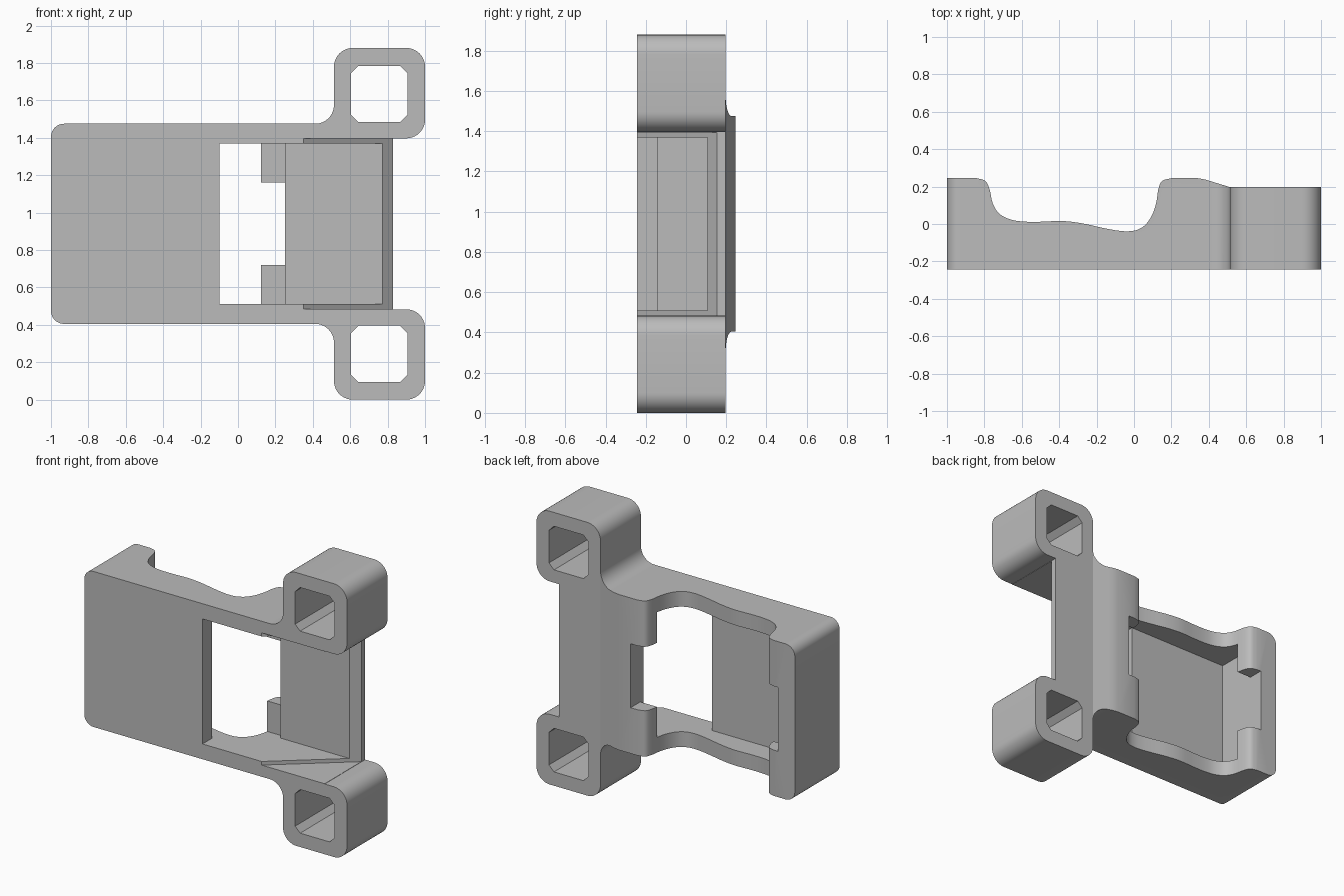
import bpy, bmesh, math
from mathutils import Vector

cube = bpy.data.objects.get("Cube")
if cube:
    bpy.data.objects.remove(cube, do_unlink=True)

MID = 0.94             # mirror height
FRONT, BACK = -0.243, 0.245

grey = bpy.data.materials.new("plain grey")
grey.use_nodes = True
colour = (0.5, 0.5, 0.5, 1)
grey.diffuse_color = colour
grey.node_tree.nodes["Principled BSDF"].inputs["Base Color"].default_value = colour


def prism(name, points, low, high, axis):
    """Extrude a 2D outline along y (points are x, z) or z (points are x, y)."""
    bm = bmesh.new()
    place = (lambda p: (p[0], low, p[1])) if axis == "Y" else (lambda p: (p[0], p[1], low))
    face = bm.faces.new([bm.verts.new(place(p)) for p in points])
    moved = bmesh.ops.extrude_face_region(bm, geom=[face])["geom"]
    shift = Vector((0, high - low, 0)) if axis == "Y" else Vector((0, 0, high - low))
    bmesh.ops.translate(bm, vec=shift, verts=[v for v in moved if isinstance(v, bmesh.types.BMVert)])
    bmesh.ops.recalc_face_normals(bm, faces=bm.faces)
    mesh = bpy.data.meshes.new(name)
    bm.to_mesh(mesh)
    bm.free()
    mesh.materials.append(grey)
    obj = bpy.data.objects.new(name, mesh)
    bpy.context.collection.objects.link(obj)
    return obj


def arc(cx, cz, r, start, end, steps=10):
    angles = [math.radians(start + (end - start) * i / steps) for i in range(steps + 1)]
    return [(cx + r * math.cos(a), cz + r * math.sin(a)) for a in angles]


def smooth_path(pts, steps=4):
    """Catmull-Rom curve through the points."""
    v = [Vector(p) for p in pts]
    v = [2 * v[0] - v[1]] + v + [2 * v[-1] - v[-2]]
    out = []
    for a, b, c, d in zip(v, v[1:], v[2:], v[3:]):
        for i in range(steps):
            t = i / steps
            out.append(0.5 * (2 * b + (c - a) * t + (2 * a - 5 * b + 4 * c - d) * t * t
                              + (3 * b - a - 3 * c + d) * t ** 3))
    return [tuple(p) for p in out + [v[-2]]]


def combine(body, tool, operation):
    mod = body.modifiers.new(operation, "BOOLEAN")
    mod.operation, mod.object, mod.solver = operation, tool, "EXACT"
    bpy.context.view_layer.objects.active = body
    bpy.ops.object.modifier_apply(modifier=mod.name)
    bpy.data.objects.remove(tool, do_unlink=True)


# Outer outline: rounded body with two square loops, mirrored about the middle
upper = [(0.83, 1.397)]
upper += arc(0.90, 1.497, 0.10, -90, 0)
upper += arc(0.90, 1.78, 0.10, 0, 90)
upper += arc(0.613, 1.78, 0.10, 90, 180)
upper += arc(0.413, 1.575, 0.10, 0, -90)
upper += arc(-0.93, 1.405, 0.07, 90, 180)
lower = [(x, 2 * MID - z) for x, z in reversed(upper)]
holder = prism("cradle_frame", upper + lower, FRONT, 0.4, "Y")

# Wavy back edge with a rounded hook at each end
wave = smooth_path([
    (-0.84, BACK), (-0.795, 0.23), (-0.772, 0.185), (-0.755, 0.11), (-0.72, 0.055),
    (-0.66, 0.024), (-0.59, 0.013), (-0.50, 0.012), (-0.385, 0.016), (-0.28, 0.004),
    (-0.17, -0.02), (-0.09, -0.035), (-0.03, -0.039), (0.02, -0.03), (0.065, 0),
    (0.10, 0.055), (0.12, 0.12), (0.13, 0.185), (0.15, 0.23), (0.20, BACK)])
slope = [(0.34, BACK), (0.38, 0.238), (0.513, 0.197), (1.2, 0.197)]
back = [(-1.2, -0.5), (-1.2, BACK)] + wave + slope + [(1.2, -0.5)]
combine(holder, prism("back_shape", back, -0.2, 2.1, "Z"), "INTERSECT")

# Square holes with cut corners through both loops
for z in (MID - 0.695, MID + 0.695):
    c, h, k = 0.755, 0.15, 0.112
    hole = [(c + x, z + y) for x, y in
            ((h, -k), (h, k), (k, h), (-k, h), (-h, k), (-h, -k), (-k, -h), (k, -h))]
    combine(holder, prism("loop_hole", hole, -0.6, 0.6, "Y"), "DIFFERENCE")

# Main pocket: leaves the front plate, the rear panel and the hooks
pocket = [(-0.87, -0.14), (-0.10, -0.14), (-0.10, -0.5), (1.2, -0.5), (1.2, 0.107),
          (0.25, 0.107), (0.25, 0.14), (0.10, 0.14), (0.10, 0.5), (-0.74, 0.5),
          (-0.74, 0.14), (-0.87, 0.14)]
combine(holder, prism("pocket", pocket, MID - 0.43, MID + 0.43, "Z"), "DIFFERENCE")

# Central notch between the hooks
notch = [(-0.87, 0), (0.25, 0), (0.25, 0.5), (-0.87, 0.5)]
combine(holder, prism("hook_notch", notch, MID - 0.22, MID + 0.22, "Z"), "DIFFERENCE")

# Slanted entry recess on the open end
entry = [(0.35, FRONT), (0.35, -0.5), (1.2, -0.5), (1.2, 0.155), (0.83, 0.155)]
combine(holder, prism("entry_recess", entry, MID - 0.455, MID + 0.455, "Z"), "DIFFERENCE")

bpy.ops.object.select_all(action="DESELECT")
holder.select_set(True)
bpy.context.view_layer.objects.active = holder
bpy.ops.object.shade_smooth_by_angle(angle=math.radians(30))
